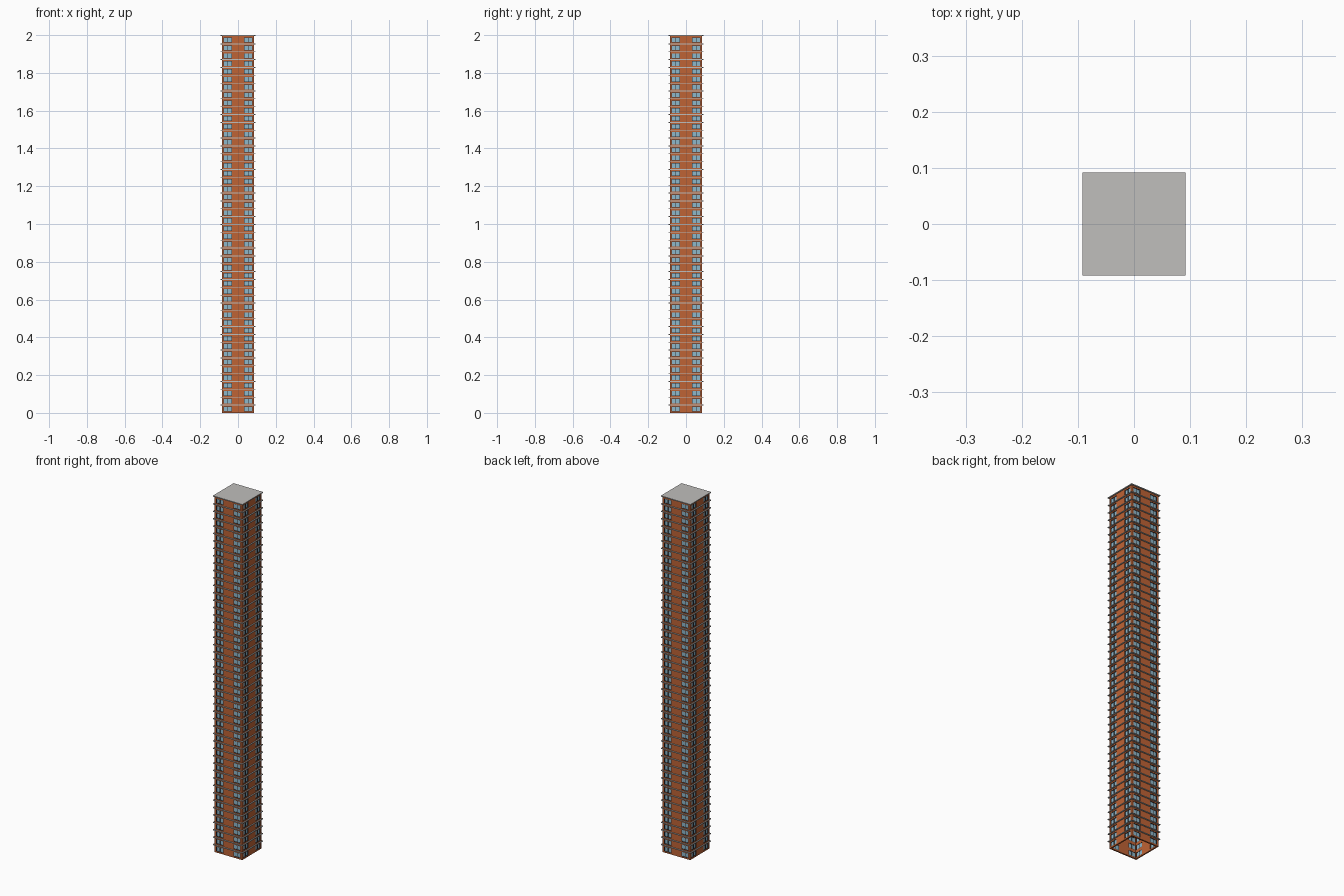
import bpy, bmesh, math
from mathutils import Matrix

if "Cube" in bpy.data.objects:
    bpy.data.objects.remove(bpy.data.objects["Cube"])

H = 2.0
CAP = 0.005
FLOORS = 48
STEP = (H - CAP) / FLOORS
EDGE = 0.092      # ledge half width
WALL = 0.086      # brick half width
INNER = 0.078     # inner face of the hollow walls


def material(name, rgb):
    m = bpy.data.materials.new(name)
    m.diffuse_color = (*rgb, 1)
    m.use_nodes = True
    m.node_tree.nodes["Principled BSDF"].inputs["Base Color"].default_value = m.diffuse_color
    return m


brick = material("orange brick", (0.52, 0.125, 0.035))
glass = material("blue glass", (0.27, 0.48, 0.60))
concrete = material("grey concrete", (0.53, 0.52, 0.505))
dark = material("dark frame", (0.03, 0.03, 0.035))


def add_box(bm, x0, x1, y0, y1, z0, z1, turn=0):
    """Box between two corners, turned about z by quarter turns."""
    mat = (Matrix.Rotation(turn * math.pi / 2, 4, 'Z')
           @ Matrix.Translation(((x0 + x1) / 2, (y0 + y1) / 2, (z0 + z1) / 2))
           @ Matrix.Diagonal((x1 - x0, y1 - y0, z1 - z0, 1)))
    bmesh.ops.create_cube(bm, size=1, matrix=mat)


def finish(name, bm, mat):
    me = bpy.data.meshes.new(name)
    bm.to_mesh(me)
    bm.free()
    me.materials.append(mat)
    ob = bpy.data.objects.new(name, me)
    bpy.context.collection.objects.link(ob)
    return ob


# brick piers, corner posts and the bands between storeys
bm = bmesh.new()
for t in range(4):
    add_box(bm, -0.031, 0.031, -WALL, -INNER, 0, H - CAP, t)
    add_box(bm, 0.076, WALL, -WALL, -0.076, 0, H - CAP, t)
    for i in range(FLOORS):
        z = i * STEP
        add_box(bm, -WALL, WALL, -WALL, -INNER, z, z + 0.007, t)
        add_box(bm, -WALL, WALL, -WALL, -INNER, z + STEP - 0.008, z + STEP, t)
finish("brick_walls", bm, brick)

# glass strips and dark window frames on both sides of each pier
panes, frames = bmesh.new(), bmesh.new()
for t in range(4):
    for s in (-1, 1):
        a, b = sorted((s * 0.031, s * 0.076))
        add_box(panes, a, b, -0.083, -0.080, 0.004, H - CAP, t)
        for x in (a + 0.0015, (a + b) / 2, b - 0.0015):
            add_box(frames, x - 0.0015, x + 0.0015, -0.085, -0.079, 0.004, H - CAP, t)
        for i in range(FLOORS):
            z = i * STEP
            for zz in (z + 0.007, z + STEP - 0.010):
                add_box(frames, a, b, -0.085, -0.079, zz, zz + 0.002, t)
finish("window_glass", panes, glass)
finish("window_frames", frames, dark)

# thin concrete ledge round every storey
bm = bmesh.new()
for i in range(1, FLOORS):
    for t in range(4):
        z = i * STEP
        add_box(bm, -EDGE, EDGE, -EDGE, -INNER, z - 0.002, z + 0.002, t)
finish("floor_ledges", bm, concrete)

# roof
bm = bmesh.new()
add_box(bm, -EDGE, EDGE, -EDGE, EDGE, H - CAP, H)
finish("roof_slab", bm, concrete)
